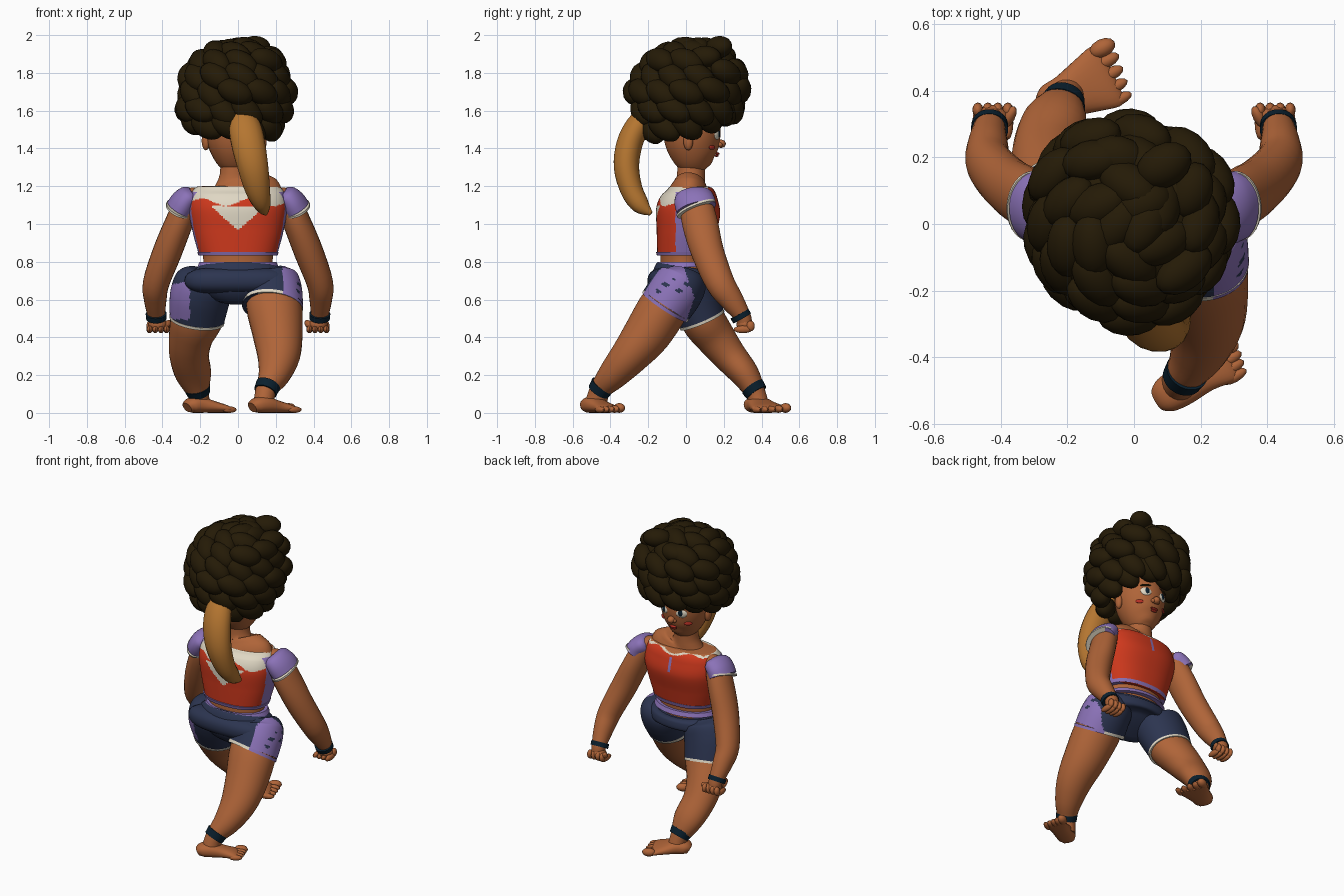
import bpy, bmesh, math, random
from mathutils import Vector, Matrix, Euler

random.seed(4)
COL = {
    "skin": (0.43, 0.128, 0.04), "hair_brown": (0.018, 0.0105, 0.002),
    "shirt_red": (0.62, 0.04, 0.012), "cream": (0.74, 0.68, 0.55),
    "purple": (0.26, 0.17, 0.48), "navy": (0.025, 0.035, 0.08),
    "scarf_tan": (0.46, 0.18, 0.03), "dark_teal": (0.003, 0.014, 0.027),
    "lip_red": (0.46, 0.03, 0.018),
}
MATS = {}
for k, c in COL.items():
    MATS[k] = bpy.data.materials.new(k)
    MATS[k].diffuse_color = (*c, 1)


def finish(name, bm, mat, rule=None):
    """Mesh object from bmesh; rule(centre) may pick another colour per face."""
    bmesh.ops.recalc_face_normals(bm, faces=bm.faces)
    me = bpy.data.meshes.new(name)
    names = [mat]
    for f in bm.faces:
        f.smooth = True
        m = (rule(f.calc_center_median()) if rule else None) or mat
        if m not in names:
            names.append(m)
        f.material_index = names.index(m)
    bm.to_mesh(me)
    bm.free()
    for m in names:
        me.materials.append(MATS[m])
    me.set_sharp_from_angle(angle=math.radians(45))
    ob = bpy.data.objects.new(name, me)
    bpy.context.collection.objects.link(ob)
    return ob


def catmull(p, steps):
    out = []
    for i in range(len(p) - 1):
        a, b, c, d = p[max(i - 1, 0)], p[i], p[i + 1], p[min(i + 2, len(p) - 1)]
        for s in range(steps):
            t = s / steps
            out.append([0.5 * (2 * q + (r - o) * t + (2 * o - 5 * q + 4 * r - w) * t * t
                        + (3 * q - o - 3 * r + w) * t ** 3) for o, q, r, w in zip(a, b, c, d)])
    return out + [list(p[-1])]


def tube(name, path, mat, ref=(1, 0, 0), seg=24, steps=4, rule=None, sq=1.0):
    """Loft of (super)ellipses along a path of (x, y, z, radius on ref, radius across)."""
    bm = bmesh.new()
    pts = catmull(path, steps)
    rings = []
    for i, p in enumerate(pts):
        t = (Vector(pts[min(i + 1, len(pts) - 1)][:3]) - Vector(pts[max(i - 1, 0)][:3])).normalized()
        u = Vector(ref)
        u = (u - t * u.dot(t)).normalized()
        v = t.cross(u)
        ring = []
        for k in range(seg):
            a = 2 * math.pi * (k + .5) / seg
            ca, sa = (math.copysign(abs(w) ** sq, w) for w in (math.cos(a), math.sin(a)))
            q = Vector(p[:3]) + u * p[3] * ca + v * p[4] * sa
            q.z = max(q.z, 0)
            ring.append(bm.verts.new(q))
        rings.append(ring)
    for a, b in zip(rings, rings[1:]):
        for k in range(seg):
            j = (k + 1) % seg
            bm.faces.new((a[k], a[j], b[j], b[k]))
    bm.faces.new(rings[0])
    bm.faces.new(rings[-1])
    return finish(name, bm, mat, rule)


def blobs(name, items, mat, seg=14):
    """One mesh of ellipsoids: (centre, radii, euler)."""
    bm = bmesh.new()
    for c, r, e in items:
        m = Matrix.Translation(c) @ Euler(e).to_matrix().to_4x4() @ Matrix.Diagonal((*r, 1))
        bmesh.ops.create_uvsphere(bm, u_segments=seg, v_segments=seg * 2 // 3, radius=1, matrix=m)
    return finish(name, bm, mat)


# Torso and neck
tube("torso", [(0, -.01, .74, .19, .13), (0, -.01, .82, .185, .125), (0, 0, .95, .21, .14),
               (0, .01, 1.08, .235, .14), (0, .015, 1.16, .235, .115), (-.01, .02, 1.205, .18, .088),
               (-.02, .025, 1.24, .085, .075), (-.02, .03, 1.35, .073, .073)], "skin", seg=32)


# Sleeveless top with side panels, cream yoke and front slit
def top_rule(c):
    if c.z > 1.1965 and c.y > -.05:
        return "skin"
    if c.y > .045:
        edge = 1.183 - .012 * math.cos(c.x * 26) * (abs(c.x) < .2)
        if c.z > edge:
            return "cream" if c.z < edge + .011 else "skin"
        return "purple" if abs(c.x) < .006 and 1.07 < c.z < 1.16 else None
    if abs(c.x) > .15 and -.055 < c.y and c.z < 1.17:
        return "purple"
    if c.z > 1.115 + .02 * math.sin(c.x * 25) or (.97 < c.z < 1.095 and abs(c.x) < (c.z - .965) * 1.1):
        return "cream"


tube("top", [(0, -.01, .84, .208, .143), (0, 0, .95, .238, .156), (0, .012, 1.07, .26, .17),
             (0, .02, 1.15, .252, .145), (0, .02, 1.193, .225, .112), (0, .02, 1.2, .19, .087)],
     "shirt_red", seg=160, steps=18, rule=top_rule, sq=.85)
tube("top_hem", [(0, -.01, .832, .209, .144), (0, -.01, .853, .217, .15)], "purple", seg=48, sq=.85)
tube("waistband", [(0, -.01, .772, .216, .153), (0, -.01, .798, .205, .142)], "purple", seg=40)

# Shorts: hips, seat and legs
tube("shorts_hips", [(0, -.01, .775, .208, .142), (0, -.015, .74, .245, .16), (0, -.015, .68, .25, .165),
                     (0, -.01, .64, .2, .14), (0, 0, .622, .1, .07)], "navy", seg=32)
tube("shorts_seat", [(-.245, -.06, .7, .035, .05), (-.21, -.085, .7, .062, .085), (-.1, -.1, .7, .07, .1),
                     (.1, -.1, .7, .07, .1), (.21, -.085, .7, .062, .085), (.245, -.06, .7, .035, .05)],
     "navy", ref=(0, 0, 1), seg=28, sq=.85)


def back_leg_rule(c):
    if c.x > .235 and c.y < .045 - abs(c.z - .61) * .35:
        k = math.sin(c.y * 55 + c.z * 25) * math.sin(c.z * 90)
        return "navy" if k > .55 and .63 < c.z < .71 and c.y > -.16 else "purple"


def front_leg_rule(c):
    if c.x < -.255 and c.y < .09 and .495 < c.z < .69 + .2 * (c.x + .3):
        return "purple"


tube("shorts_back_leg", [(.16, -.005, .745, .1, .09), (.17, -.018, .705, .145, .133), (.183, -.055, .645, .156, .145),
                         (.183, -.108, .566, .161, .142)], "navy", seg=96, steps=12, rule=back_leg_rule)
tube("shorts_front_leg", [(-.16, 0, .74, .1, .09), (-.175, .008, .7, .15, .138), (-.2, .035, .62, .16, .142),
                          (-.217, .085, .495, .145, .124)], "navy", seg=96, steps=12, rule=front_leg_rule)
tube("back_leg_hem", [(.184, -.102, .575, .162, .144), (.182, -.112, .56, .162, .143)], "cream", seg=64,
     rule=lambda c: "purple" if c.x > .235 and c.y < .03 else None)
tube("front_leg_hem", [(-.216, .081, .502, .147, .127), (-.218, .087, .488, .146, .126)], "cream", seg=40)

# Legs
tube("back_leg", [(.17, -.02, .68, .12, .11), (.19, -.11, .57, .147, .132), (.21, -.205, .42, .133, .126),
                  (.215, -.3, .3, .113, .103), (.19, -.388, .2, .084, .08), (.148, -.455, .12, .056, .056),
                  (.135, -.478, .04, .055, .06)], "skin")
tube("front_leg", [(-.17, .01, .68, .12, .11), (-.215, .08, .51, .14, .118), (-.25, .155, .4, .117, .106),
                   (-.258, .232, .3, .104, .09), (-.235, .315, .2, .095, .075), (-.21, .37, .1, .057, .053),
                   (-.2, .385, .04, .055, .055)], "skin")
tube("back_anklet", [(.16, -.44, .148, .066, .066), (.145, -.463, .112, .062, .06)], "dark_teal")
tube("front_anklet", [(-.217, .352, .138, .072, .065), (-.208, .375, .105, .062, .06)], "dark_teal")


# Feet with toes
def foot(name, heel, tip, w, wh):
    h, t = Vector((*heel, 0)), Vector((*tip, 0))
    d = (t - h).normalized()
    side = Vector((-d.y, d.x, 0))
    prof = [(-.12, .028, wh * .7), (0, .04, wh), (.25, .043, wh * 1.1), (.6, .032, w * .85), (.9, .022, w), (1, .014, w * .9)]
    path = []
    for f, ru, rv in prof:
        p = h.lerp(t, f)
        path.append((p.x, p.y, ru, ru, rv))
    tube(name, path, "skin", ref=(0, 0, 1), sq=.85)
    toes = []
    for i in range(5):
        r = .026 if i == 0 else .021 - i * .001
        p = t + side * w * (.8 - i * .4) + d * (.012 - .006 * i)
        toes.append(((p.x, p.y, r), (.042, r * 1.05, r), (0, 0, math.atan2(d.y, d.x))))
    blobs(name + "_toes", toes, "skin", 12)


foot("back_foot", (.098, -.512), (.285, -.405), .066, .054)
foot("front_foot", (-.248, .36), (-.07, .45), .1, .06)

# Arms, sleeves, wristbands and fists, one per side
for s, side in ((1, "right"), (-1, "left")):
    def P(rows):
        return [(s * x, *r) for x, *r in rows]
    tube(side + "_arm", P([(.2, .03, 1.14, .05, .06), (.265, .05, 1.11, .068, .085), (.315, .075, 1.0, .074, .095),
                           (.375, .115, .85, .077, .087), (.433, .18, .69, .07, .077),
                           (.438, .24, .6, .06, .064), (.432, .3, .51, .045, .044), (.43, .31, .47, .04, .04)]), "skin")
    tube(side + "_sleeve", P([(.235, .04, 1.165, .035, .075), (.252, .042, 1.15, .06, .098), (.286, .046, 1.118, .07, .108),
                              (.31, .055, 1.08, .073, .107)]), "purple", seg=32)
    tube(side + "_sleeve_hem", P([(.308, .052, 1.085, .076, .11), (.312, .056, 1.075, .075, .109)]), "cream", seg=32)
    tube(side + "_wristband", P([(.433, .283, .525, .056, .055), (.432, .297, .5, .055, .054)]), "dark_teal")
    hand = [((s * .425, .312, .468), (.05, .045, .036), (0, 0, 0)),
            ((s * .375, .32, .468), (.018, .04, .02), (.4, 0, s * .5))]
    for i in range(4):
        x = s * (.378 + i * .03)
        hand.append(((x, .302, .442), (.0165, .05, .02), (0, 0, 0)))
        hand.append(((x, .342, .46), (.0165, .022, .028), (0, 0, 0)))
    blobs(side + "_fist", hand, "skin", 12)

# Head, ears and nose
HX = -.02
tube("head", [(HX, .085, 1.278, .02, .02), (HX, .076, 1.295, .06, .068), (HX, .053, 1.35, .11, .117),
              (HX, .035, 1.44, .147, .148), (HX, .03, 1.54, .15, .15), (HX, .03, 1.64, .11, .11)],
     "skin", seg=32)
blobs("ears", [((HX + s * .15, .012, 1.44), (.022, .027, .05), (0, 0, s * -.3)) for s in (-1, 1)], "skin")
blobs("nose", [((HX, .185, 1.425), (.024, .026, .022), (0, 0, 0)),
               ((HX - .018, .178, 1.42), (.014, .016, .013), (0, 0, 0)),
               ((HX + .018, .178, 1.42), (.014, .016, .013), (0, 0, 0))], "skin")

# Face details
blobs("eyes", [((HX + s * .062, .163, 1.475), (.036, .013, .029), (0, 0, -s * .4)) for s in (-1, 1)], "cream")
blobs("irises", [((HX + s * .06, .172, 1.477), (.016, .008, .021), (0, 0, -s * .4)) for s in (-1, 1)], "dark_teal")
blobs("brows", [((HX + s * .065, .163, 1.515), (.038, .012, .008), (0, s * .15, -s * .4)) for s in (-1, 1)], "hair_brown")
blobs("lips", [((HX, .167, 1.373), (.028, .011, .007), (0, 0, 0)),
               ((HX, .162, 1.362), (.022, .011, .007), (0, 0, 0))], "lip_red")
blobs("cheek_marks", [((HX + s * .093, .138, 1.405), (.026, .006, .012), (0, 0, -s * .67)) for s in (-1, 1)], "lip_red")

# Hair: core plus rows of overlapping slanted curls, raised over the face
blobs("hair_core", [((-.01, .01, 1.745), (.265, .275, .2), (0, 0, 0))], "hair_brown", 24)
curls = []
rows = [(1.51, .215, 11, -.25), (1.6, .25, 12, -.1), (1.69, .26, 12, 0), (1.78, .245, 11, .3),
        (1.855, .195, 9, .65), (1.905, .12, 6, 1.0), (1.925, .04, 2, 1.35)]
for i, (z, r, n, lean) in enumerate(rows):
    for k in range(n):
        a = 2 * math.pi * (k + .5 * (i % 2)) / n
        j = random.uniform(-.02, .02)
        front = max(0, math.sin(a))
        up = (.02 + .075 * front if math.sin(a) > -.35 else 0) if i == 0 else .02 * front
        rr = r + j + (.02 * front if i < 5 else 0)
        c = Vector((-.015 + rr * math.cos(a), .002 + rr * math.sin(a), z + up + j * .6))
        # local x runs outward, y along the ring, z up; slant about the outward axis
        m = Matrix.Rotation(a, 3, "Z") @ Matrix.Rotation(-lean, 3, "Y") @ Matrix.Rotation(-.6 + j * 12, 3, "X")
        curls.append((c, (.06, .1, .064), m.to_euler()))
for x, y, z, turn in ((.09, .175, 1.937, .5), (-.05, .2, 1.885, -.2), (.17, .1, 1.885, 1.2), (.03, .06, 1.93, .4)):
    curls.append((Vector((x, y, z)), (.088, .066, .058), (.2, 0, turn)))
blobs("hair_curls", curls, "hair_brown", 15)

# Hanging scarf tail behind the head
tube("scarf_tail", [(.02, -.19, 1.6, .05, .05), (.035, -.255, 1.52, .084, .065), (.055, -.3, 1.42, .09, .07),
                    (.08, -.315, 1.3, .082, .068), (.105, -.288, 1.18, .066, .06), (.13, -.24, 1.1, .044, .048),
                    (.147, -.185, 1.055, .01, .012)], "scarf_tan", seg=16)
